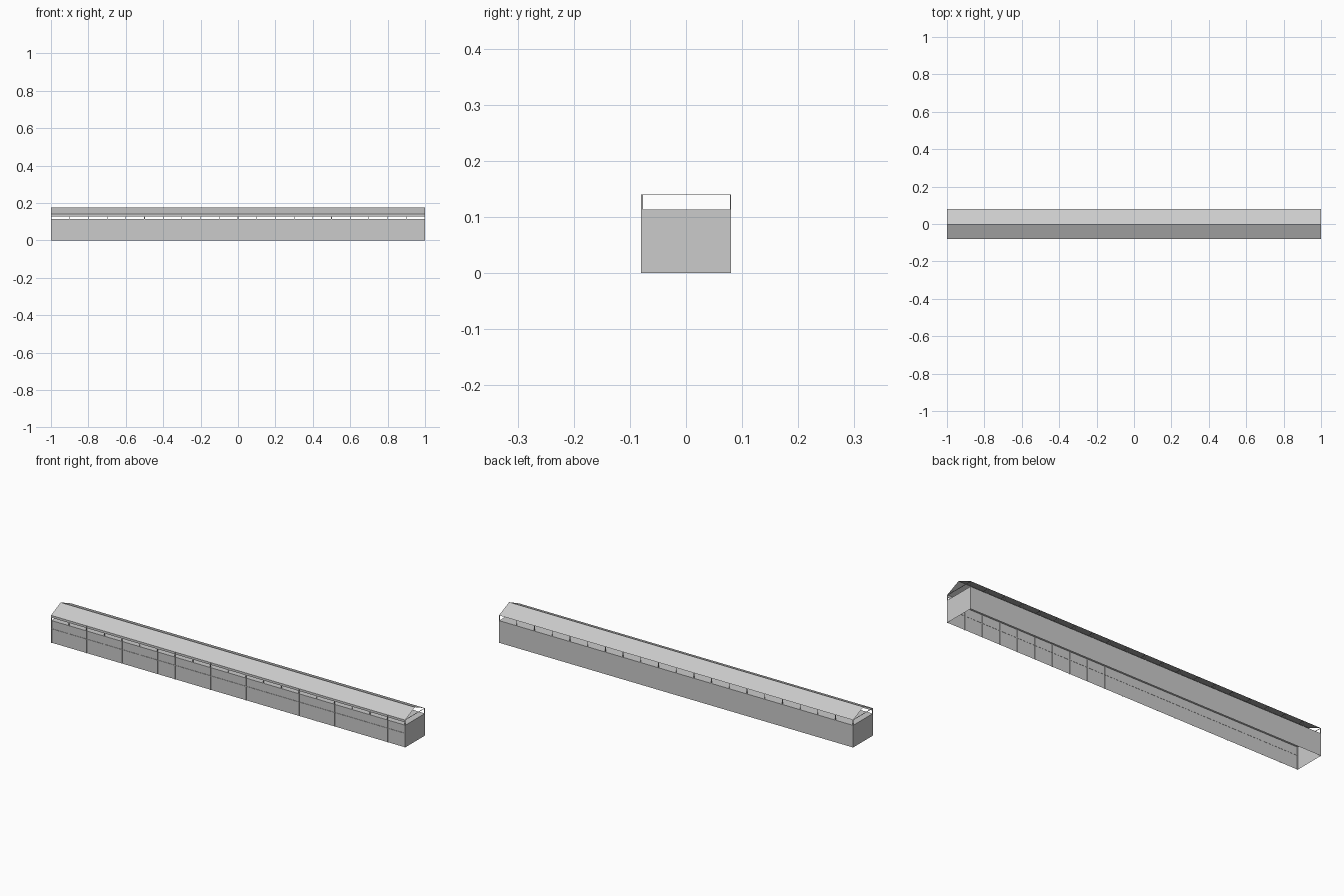
import bpy, bmesh

if "Cube" in bpy.data.objects:
    bpy.data.objects.remove(bpy.data.objects["Cube"], do_unlink=True)

grey = bpy.data.materials.new("light_grey")
grey.use_nodes = True
colour = (0.6, 0.6, 0.6, 1)
grey.diffuse_color = colour
grey.node_tree.nodes["Principled BSDF"].inputs["Base Color"].default_value = colour

HALF, DEPTH = 1.0, 0.08
WALL, EAVE, RIDGE = 0.113, 0.14, 0.176
BAYS, BAR = 20, 0.003


def finish(name, bm):
    mesh = bpy.data.meshes.new(name)
    bm.to_mesh(mesh)
    bm.free()
    mesh.materials.append(grey)
    obj = bpy.data.objects.new(name, mesh)
    bpy.context.collection.objects.link(obj)
    return obj


def add_box(bm, low, high):
    verts = bmesh.ops.create_cube(bm, size=1)["verts"]
    for v in verts:
        v.co = [(a + b) / 2 + c * (b - a) for a, b, c in zip(low, high, v.co)]
    return verts


def bar_x(x):
    # Keep the end frames inside the overall length
    x = max(-HALF + BAR / 2, min(HALF - BAR / 2, x))
    return x - BAR / 2, x + BAR / 2


# Hollow body, open underneath
bm = bmesh.new()
add_box(bm, (-HALF, -DEPTH + 0.002, 0), (HALF, DEPTH, WALL))
bm.normal_update()
bmesh.ops.delete(bm, geom=[f for f in bm.faces if f.normal.z < -0.5], context="FACES")
finish("body_shell", bm)

# Pitched roof sheet
bm = bmesh.new()
rows = [[bm.verts.new((x, y, z)) for x in (-HALF, HALF)]
        for y, z in ((-DEPTH, EAVE), (-0.002, RIDGE), (DEPTH, EAVE))]
for a, b in zip(rows, rows[1:]):
    bm.faces.new((a[0], a[1], b[1], b[0]))
finish("roof", bm)

# Front fascia below the eave
bm = bmesh.new()
add_box(bm, (-HALF, -DEPTH + 0.001, 0.128), (HALF, -DEPTH + 0.002, EAVE))
finish("front_fascia", bm)

# Posts and tie beams at every bay
posts, ties, ribs = bmesh.new(), bmesh.new(), bmesh.new()
for i in range(BAYS + 1):
    x0, x1 = bar_x(-HALF + 2 * HALF * i / BAYS)
    add_box(posts, (x0, -DEPTH, 0), (x1, -DEPTH + 0.003, EAVE))
    add_box(posts, (x0, DEPTH - 0.002, WALL), (x1, DEPTH, EAVE))
    add_box(ties, (x0, -DEPTH, EAVE - 0.001), (x1, DEPTH, EAVE))
    add_box(ribs, (x0, -DEPTH + 0.002, 0), (x1, -DEPTH + 0.004, WALL))
finish("posts", posts)
finish("tie_beams", ties)
finish("inner_front_ribs", ribs)

# Thin rail along the front wall
bm = bmesh.new()
add_box(bm, (-HALF, -DEPTH, 0.07), (HALF, -DEPTH + 0.003, 0.072))
finish("front_rail", bm)
